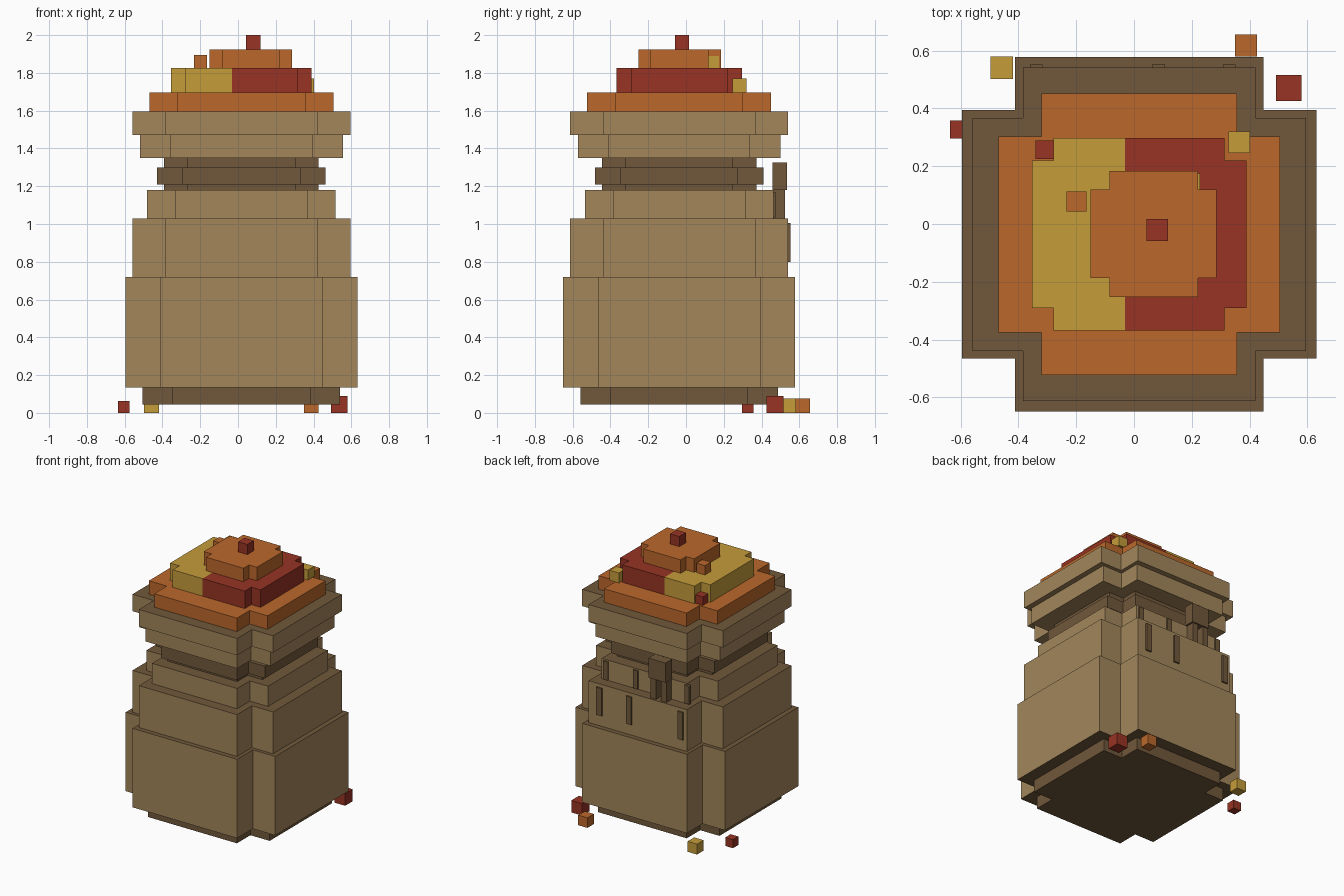
import bpy, bmesh

cube = bpy.data.objects.get("Cube")
if cube:
    bpy.data.objects.remove(cube, do_unlink=True)


def linear(c):
    return c / 12.92 if c <= 0.04045 else ((c + 0.055) / 1.055) ** 2.4


def material(name, hexcode):
    rgb = [linear(int(hexcode[i:i + 2], 16) / 255) for i in (0, 2, 4)]
    m = bpy.data.materials.new(name)
    m.use_nodes = True
    m.diffuse_color = (*rgb, 1)
    m.node_tree.nodes["Principled BSDF"].inputs["Base Color"].default_value = (*rgb, 1)
    return m


TAN = material("tan stone", "A3865B")
BROWN = material("dark brown", "71583B")
ORANGE = material("orange tile", "BB682B")
RED = material("dark red tile", "973323")
YELLOW = material("mustard tile", "C59C3A")

CX, CY = 0.018, -0.036  # tower axis


def finish(bm, name, mats):
    bmesh.ops.recalc_face_normals(bm, faces=bm.faces)
    mesh = bpy.data.meshes.new(name)
    bm.to_mesh(mesh)
    bm.free()
    for m in mats:
        mesh.materials.append(m)
    obj = bpy.data.objects.new(name, mesh)
    bpy.context.collection.objects.link(obj)
    return obj


def plus_bmesh(z0, z1, ox, ix, oy, iy, cx, cy):
    """Square with notched corners, extruded from z0 to z1."""
    quarter = [(ox, iy), (ix, iy), (ix, oy)]
    pts = quarter + [(-x, y) for x, y in quarter[::-1]]
    pts += [(-x, -y) for x, y in pts]
    bm = bmesh.new()
    face = bm.faces.new([bm.verts.new((cx + x, cy + y, z0)) for x, y in pts])
    ext = bmesh.ops.extrude_face_region(bm, geom=[face], use_keep_orig=True)
    top = [g for g in ext["geom"] if isinstance(g, bmesh.types.BMVert)]
    bmesh.ops.translate(bm, verts=top, vec=(0, 0, z1 - z0))
    bmesh.ops.recalc_face_normals(bm, faces=bm.faces)
    return bm


def tier(name, z0, z1, outer, inner, mats, dark_bottom=False, cx=CX, cy=CY):
    bm = plus_bmesh(z0, z1, outer, inner, outer, inner, cx, cy)
    # second material goes on the ledges
    if len(mats) > 1:
        for f in bm.faces:
            if f.normal.z > 0.5 or (dark_bottom and f.normal.z < -0.5):
                f.material_index = 1
    return finish(bm, name, mats)


def box(name, x0, x1, y0, y1, z0, z1, mat):
    bm = bmesh.new()
    bmesh.ops.create_cube(bm, size=1)
    for v in bm.verts:
        v.co = (x1 if v.co.x > 0 else x0, y1 if v.co.y > 0 else y0, z1 if v.co.z > 0 else z0)
    return finish(bm, name, [mat])


# Tower tiers, bottom to top
STONE = [TAN, BROWN]
tier("base", 0.045, 0.135, 0.523, 0.365, [BROWN])
tier("lower_body", 0.135, 0.72, 0.614, 0.43, STONE, dark_bottom=True)
tier("middle_body", 0.72, 1.03, 0.577, 0.403, STONE)
tier("upper_body", 1.03, 1.18, 0.499, 0.35, STONE)
tier("neck", 1.18, 1.35, 0.409, 0.286, [BROWN])
tier("neck_band", 1.21, 1.30, 0.446, 0.312, [BROWN])
tier("lower_cornice", 1.35, 1.47, 0.537, 0.376, STONE)
tier("upper_cornice", 1.47, 1.595, 0.577, 0.403, STONE)

# Roof
tier("roof_base", 1.595, 1.695, 0.487, 0.339, [ORANGE])

SPLIT = -0.032
bm = plus_bmesh(1.695, 1.825, 0.372, 0.296, 0.333, 0.255, CX, CY)
bmesh.ops.bisect_plane(bm, geom=bm.verts[:] + bm.edges[:] + bm.faces[:],
                       plane_co=(SPLIT, 0, 0), plane_no=(1, 0, 0))
for f in bm.faces:
    f.material_index = 1 if f.calc_center_bounds().x > SPLIT else 0
finish(bm, "roof_middle", [YELLOW, RED])

tier("roof_cap", 1.825, 1.925, 0.218, 0.153, [ORANGE], cx=0.068, cy=-0.034)
box("roof_knob", 0.043, 0.118, -0.059, 0.017, 1.925, 2.0, RED)

# Loose tiles on the roof and on the ground: x, y, z, size
for name, x, y, z, s, mat in [
    ("roof_tile_1", 0.364, 0.283, 1.695, 0.075, YELLOW),
    ("roof_tile_2", -0.199, 0.078, 1.825, 0.070, ORANGE),
    ("roof_tile_3", -0.309, 0.257, 1.695, 0.063, RED),
    ("roof_tile_4", 0.196, 0.143, 1.825, 0.064, YELLOW),
    ("ground_tile_1", -0.458, 0.541, 0, 0.077, YELLOW),
    ("ground_tile_2", -0.605, 0.327, 0, 0.063, RED),
    ("ground_tile_3", 0.388, 0.618, 0, 0.075, ORANGE),
    ("ground_tile_4", 0.536, 0.471, 0, 0.089, RED),
]:
    h = s / 2
    box(name, x - h, x + h, y - h, y + h, z, z + s, mat)

# Cracks on the back wall
for i, x in enumerate((-0.338, 0.085, 0.33), 1):
    box(f"middle_crack_{i}", x - 0.022, x + 0.022, 0.53, 0.553, 0.8, 1.005, BROWN)
    box(f"upper_crack_{i}", x - 0.02, x + 0.02, 0.45, 0.474, 1.035, 1.17, BROWN)

# Small bracket on the back ledge
box("bracket_block", -0.205, -0.065, 0.458, 0.534, 1.18, 1.325, BROWN)
for side, x in (("left", -0.1), ("right", -0.185)):
    box(f"bracket_leg_{side}", x - 0.022, x + 0.022, 0.458, 0.525, 1.03, 1.18, BROWN)
